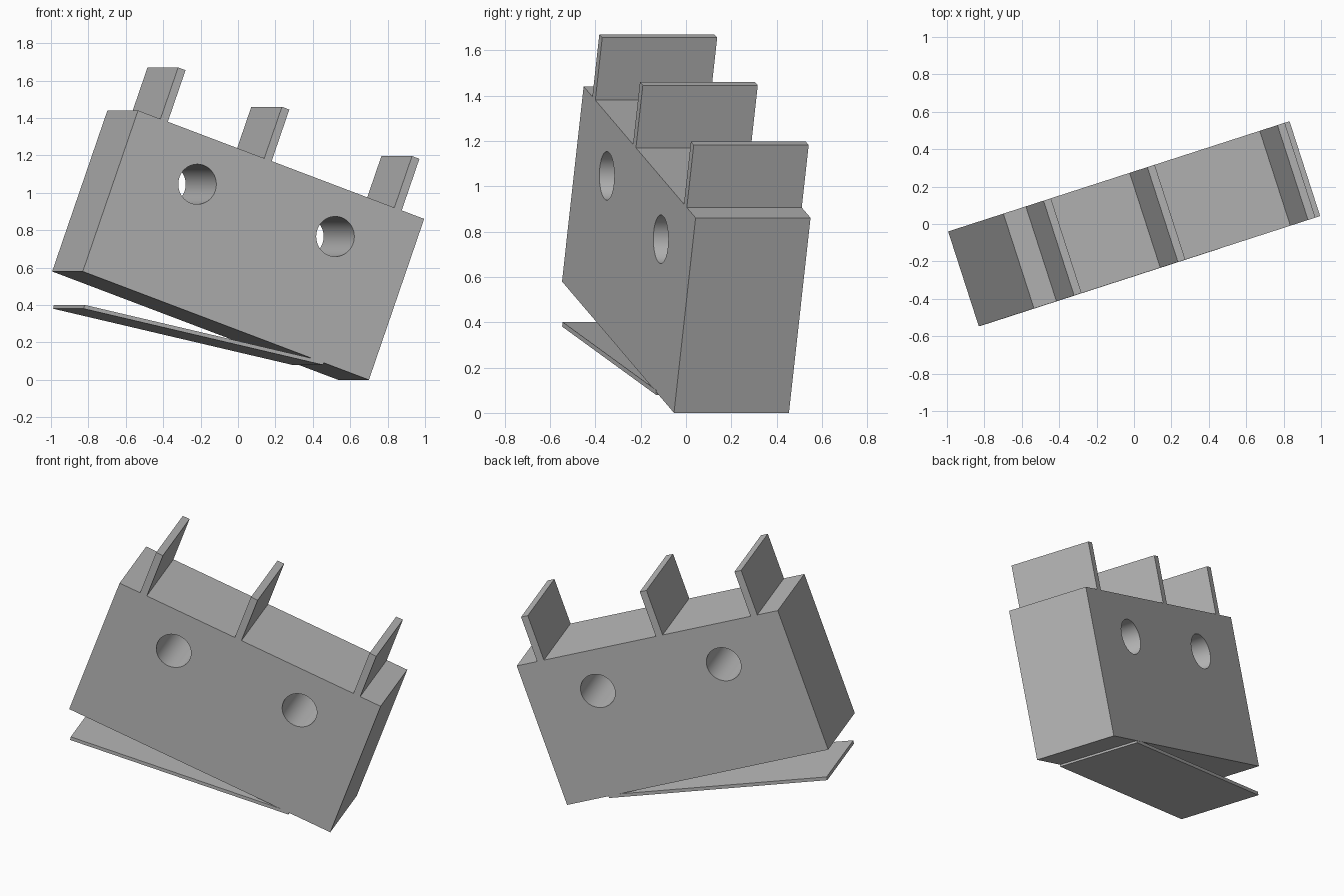
import bpy
import bmesh
from math import radians
from mathutils import Matrix, Vector

cube = bpy.data.objects.get("Cube")
if cube:
    bpy.data.objects.remove(cube, do_unlink=True)

# Material
grey = bpy.data.materials.new("plain grey")
grey.use_nodes = True
colour = (0.48, 0.48, 0.48, 1)
grey.diffuse_color = colour
grey.node_tree.nodes["Principled BSDF"].inputs["Base Color"].default_value = colour

# Sizes along the block's own axes, measured from its lowest front corner
LENGTH, DEPTH, HEIGHT = 1.709, 0.533, 0.915
FIN_THICK, FIN_HEIGHT = 0.044, 0.293
CORNER = Vector((0.70, -0.053, 0))
TURN = Matrix.Rotation(radians(17.9), 4, "Z")


def tilted(angle, point):
    """Frame turned with the block and leaning down to the right."""
    return Matrix.Translation(point) @ TURN @ Matrix.Rotation(radians(angle), 4, "Y")


FRAME = tilted(19.83, CORNER)


def make_object(name, bm, frame):
    bm.transform(frame)
    bmesh.ops.recalc_face_normals(bm, faces=bm.faces)
    mesh = bpy.data.meshes.new(name)
    bm.to_mesh(mesh)
    bm.free()
    mesh.materials.append(grey)
    obj = bpy.data.objects.new(name, mesh)
    bpy.context.collection.objects.link(obj)
    return obj


def box(name, low, high, frame):
    low, high = Vector(low), Vector(high)
    bm = bmesh.new()
    bmesh.ops.create_cube(bm, size=1)
    bmesh.ops.scale(bm, vec=high - low, verts=bm.verts)
    bmesh.ops.translate(bm, vec=(low + high) / 2, verts=bm.verts)
    return make_object(name, bm, frame)


# Main block
body = box("body", (-LENGTH, 0, 0), (0, DEPTH, HEIGHT), FRAME)
bpy.context.view_layer.objects.active = body
body.select_set(True)

# Two round holes through the depth
for x in (-1.262, -0.438):
    bm = bmesh.new()
    bmesh.ops.create_cone(bm, cap_ends=True, segments=64, radius1=0.107,
                          radius2=0.107, depth=DEPTH * 2)
    place = Matrix.Translation((x, DEPTH / 2, 0.657)) @ Matrix.Rotation(radians(90), 4, "X")
    cutter = make_object("hole_cutter", bm, FRAME @ place)
    cutter.hide_render = True
    cut = body.modifiers.new("hole", "BOOLEAN")
    cut.operation = "DIFFERENCE"
    cut.solver = "EXACT"
    cut.object = cutter
    bpy.ops.object.modifier_apply(modifier=cut.name)
    bpy.data.objects.remove(cutter, do_unlink=True)
bpy.ops.object.shade_smooth_by_angle(angle=radians(30))

# Three upright fins across the top
for name, x in (("left_end_fin", -0.178), ("middle_fin", -0.955), ("right_end_fin", -1.575)):
    box(name, (x, 0, HEIGHT), (x + FIN_THICK, DEPTH, HEIGHT + FIN_HEIGHT), FRAME)

# Thin flap hanging open beneath the block
hinge = Vector((0.455, -0.133, 0.08))
box("bottom_flap", (-1.378, 0, 0), (0, DEPTH, 0.021), tilted(12.6, hinge))
